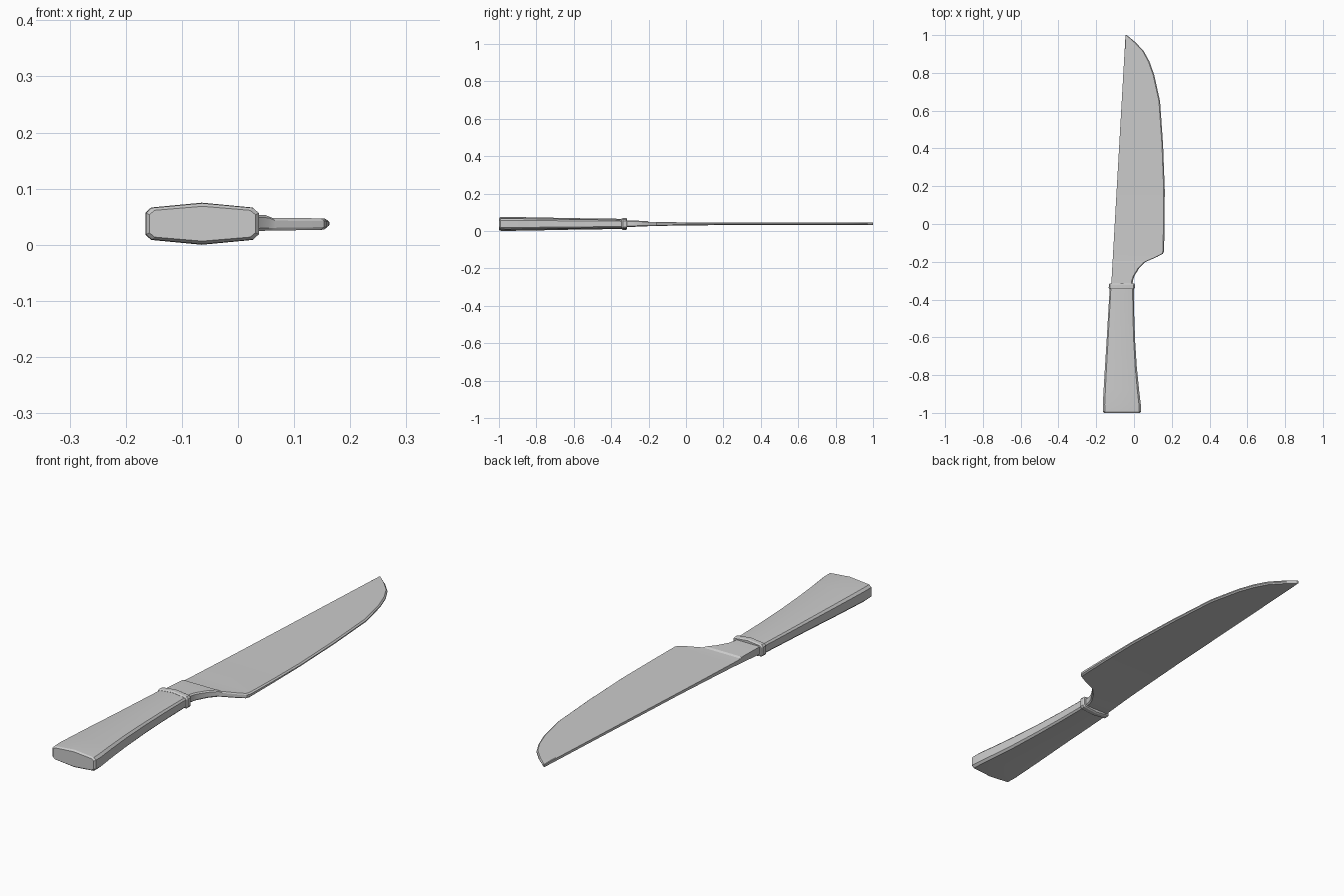
import bpy, bmesh

ZC = 0.0375


def loft(name, sections):
    """Skin equal-length closed sections and cap both ends."""
    bm = bmesh.new()
    rings = [[bm.verts.new(p) for p in s] for s in sections]
    n = len(rings[0])
    for a, b in zip(rings, rings[1:]):
        for i in range(n):
            j = (i + 1) % n
            bm.faces.new((a[i], a[j], b[j], b[i]))
    bm.faces.new(rings[0])
    bm.faces.new(rings[-1])
    bmesh.ops.recalc_face_normals(bm, faces=bm.faces)
    mesh = bpy.data.meshes.new(name)
    bm.to_mesh(mesh)
    bm.free()
    obj = bpy.data.objects.new(name, mesh)
    bpy.context.collection.objects.link(obj)
    bpy.context.view_layer.objects.active = obj
    obj.select_set(True)
    bpy.ops.object.shade_smooth_by_angle(angle=0.44)
    obj.select_set(False)
    return obj


def grip_section(y, xl, xr, h):
    """Ten-sided section with a shallow ridge above and below."""
    c, b = (xl + xr) / 2, 0.05 * (xr - xl)
    top = [(xl, 0.52 * h), (xl + b, 0.77 * h), (c, h), (xr - b, 0.77 * h), (xr, 0.52 * h)]
    pts = top + [(x, -z) for x, z in reversed(top)]
    return [(x, y, ZC + z) for x, z in pts]


def blade_section(y, xl, xr, top, bottom):
    """Thin slab with slightly bevelled spine and cutting edge."""
    s = min(0.003, 0.2 * (xr - xl))
    e = min(0.006, 0.4 * (xr - xl))
    pts = [(xl, top - 0.002), (xl + s, top), (xr - e, top), (xr, top - 0.005),
           (xr, bottom + 0.005), (xr - e, bottom), (xl + s, bottom), (xl, bottom + 0.002)]
    return [(x, y, z) for x, z in pts]


# Flared handle with a softened butt
loft("handle", [grip_section(*s) for s in [
    (-1.00, -0.158, 0.031, 0.031),
    (-0.993, -0.164, 0.037, 0.0365),
    (-0.955, -0.165, 0.036, 0.0375),
    (-0.88, -0.161, 0.027, 0.036),
    (-0.76, -0.154, 0.015, 0.034),
    (-0.62, -0.145, 0.006, 0.031),
    (-0.48, -0.137, 0.001, 0.029),
    (-0.33, -0.128, -0.001, 0.027)]])

# Collar between handle and blade
loft("collar", [grip_section(*s) for s in [
    (-0.344, -0.129, 0.000, 0.028),
    (-0.338, -0.134, 0.005, 0.032),
    (-0.321, -0.133, 0.005, 0.032),
    (-0.315, -0.128, 0.001, 0.028)]])

# Blade: y, cutting edge x, top z, bottom z
profile = [
    (-0.335, -0.008, 0.056, 0.020),
    (-0.30, -0.006, 0.0555, 0.021),
    (-0.275, 0.002, 0.055, 0.022),
    (-0.235, 0.027, 0.054, 0.024),
    (-0.205, 0.055, 0.053, 0.025),
    (-0.198, 0.067, 0.048, 0.0253),
    (-0.175, 0.120, 0.0475, 0.026),
    (-0.158, 0.153, 0.047, 0.0265),
    (-0.145, 0.159, 0.047, 0.027),
    (0.0, 0.162, 0.046, 0.029),
    (0.18, 0.163, 0.0455, 0.031),
    (0.42, 0.154, 0.0455, 0.031),
    (0.65, 0.138, 0.0455, 0.031),
    (0.79, 0.107, 0.0455, 0.031),
    (0.86, 0.082, 0.0455, 0.031),
    (0.915, 0.052, 0.0455, 0.031),
    (0.96, 0.010, 0.0455, 0.031),
    (1.0, -0.038, 0.0445, 0.032)]
loft("blade", [blade_section(y, -0.102 + 0.057 * y, xr, t, b) for y, xr, t, b in profile])
